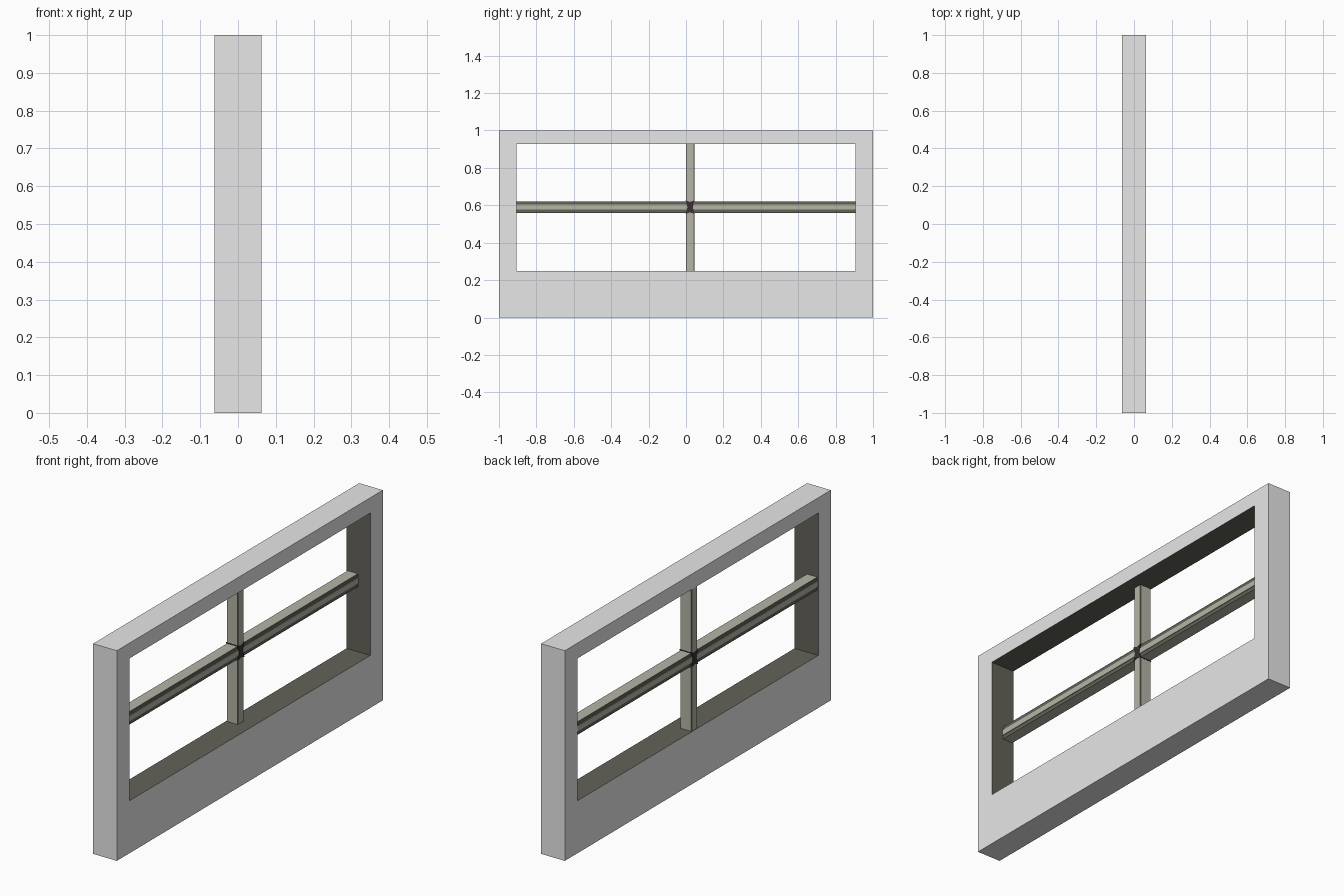
import bpy, bmesh

if "Cube" in bpy.data.objects:
    bpy.data.objects.remove(bpy.data.objects["Cube"])


def material(name, rgb):
    m = bpy.data.materials.new(name)
    m.diffuse_color = (*rgb, 1)
    m.use_nodes = True
    m.node_tree.nodes["Principled BSDF"].inputs["Base Color"].default_value = m.diffuse_color
    return m


WALL = material("wall grey", (0.8, 0.8, 0.8))
DARK = material("dark olive trim", (0.125, 0.122, 0.098))
BAR = material("light olive bar", (0.46, 0.46, 0.39))
JOINT = material("dark joint", (0.042, 0.03, 0.035))

Y, Z0, Z1 = 0.905, 0.25, 0.927      # window opening
BACK, FRONT = -0.06, 0.0            # depth range of the bars
BAR_Y, BAR_Z = 0.022, 0.59          # bar centres


def finish(name, bm, mats):
    bmesh.ops.recalc_face_normals(bm, faces=bm.faces)
    me = bpy.data.meshes.new(name)
    bm.to_mesh(me)
    bm.free()
    for m in mats:
        me.materials.append(m)
    ob = bpy.data.objects.new(name, me)
    bpy.context.collection.objects.link(ob)
    return ob


def rect(y0, y1, z0, z1):
    return [(y0, z0), (y1, z0), (y1, z1), (y0, z1)]


# wall panel with an opening and dark reveals
bm = bmesh.new()
h = 0.0625
rings = [[bm.verts.new((x, y, z)) for y, z in loop]
         for loop, x in ((rect(-1, 1, 0, 1), h), (rect(-Y, Y, Z0, Z1), h),
                         (rect(-Y, Y, Z0, Z1), -h), (rect(-1, 1, 0, 1), -h))]
for r in range(4):
    a, b = rings[r], rings[(r + 1) % 4]
    for i in range(4):
        j = (i + 1) % 4
        f = bm.faces.new((a[i], a[j], b[j], b[i]))
        f.material_index = 1 if r == 1 else 0
finish("wall_with_opening", bm, [WALL, DARK])


def glazing_bar(name, half, rib, place, start, end):
    """Stepped bar: a light rib between slightly lower dark bands, front and back."""
    s = 0.003
    side = [(half, FRONT - s), (rib, FRONT - s), (rib, FRONT),
            (-rib, FRONT), (-rib, FRONT - s), (-half, FRONT - s)]
    mid = (FRONT + BACK) / 2
    profile = side + [(-u, 2 * mid - x) for u, x in side]
    bm = bmesh.new()
    a, b = [[bm.verts.new(place(u, x, t)) for u, x in profile] for t in (start, end)]
    n = len(profile)
    for i in range(n):
        j = (i + 1) % n
        f = bm.faces.new((a[i], a[j], b[j], b[i]))
        f.material_index = 1 if i % 6 in (0, 4) else 0
    bm.faces.new(a)
    bm.faces.new(b)
    finish(name, bm, [BAR, DARK])


# crossing bars
glazing_bar("horizontal_bar", 0.031, 0.013,
            lambda u, x, t: (x, t, BAR_Z + u), -Y, Y)
glazing_bar("vertical_bar", 0.0225, 0.0185,
            lambda u, x, t: (x, BAR_Y + u, t), Z0, Z1)

# pinched dark joint where the bars cross
bm = bmesh.new()
shape = [(0.024, 0.036), (0, 0.028), (-0.024, 0.036), (-0.014, 0),
         (-0.024, -0.036), (0, -0.028), (0.024, -0.036), (0.014, 0)]
a, b = [[bm.verts.new((x, BAR_Y + y, BAR_Z + z)) for y, z in shape]
        for x in (BACK - 0.002, FRONT + 0.002)]
for i in range(8):
    j = (i + 1) % 8
    bm.faces.new((a[i], a[j], b[j], b[i]))
bm.faces.new(a)
bm.faces.new(b)
finish("bar_joint", bm, [JOINT])
